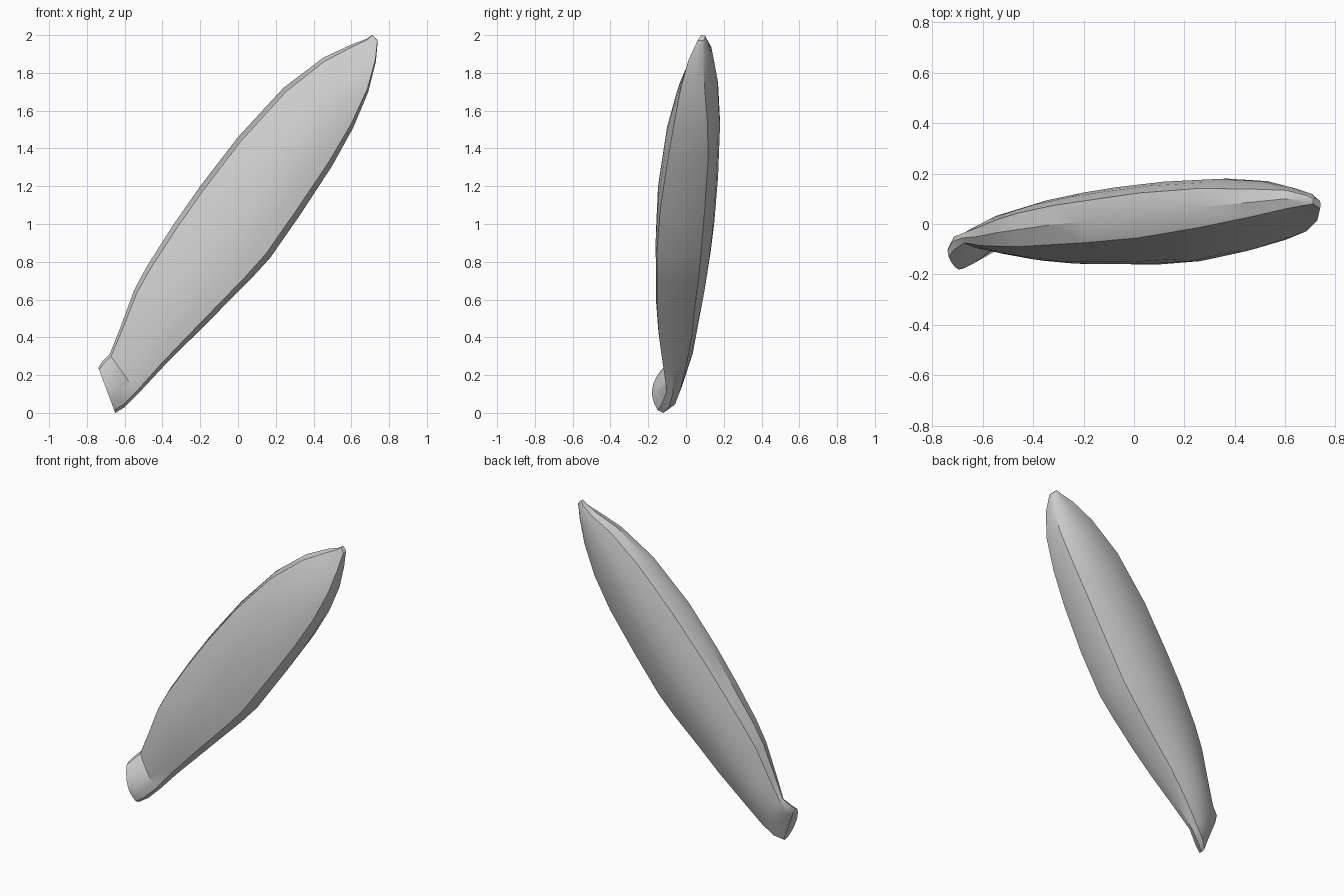
import bpy
import bmesh
import math
from mathutils import Vector

cube = bpy.data.objects.get("Cube")
if cube:
    bpy.data.objects.remove(cube, do_unlink=True)


def make_material(name, colour):
    material = bpy.data.materials.new(name)
    material.use_nodes = True
    material.diffuse_color = colour
    material.node_tree.nodes["Principled BSDF"].inputs["Base Color"].default_value = colour
    return material


# Stations from the hooked foot to the tip, in hundredths of a unit:
# left x, left z, right x, right z, front depth (left, middle, right),
# back depth (left, middle, right)
STATIONS = [
    (-74, 24, -65, 0, -12, -18, -14, -9, -10, -10),
    (-72, 27, -60, 3, -9, -16, -12, -5, -5, -6),
    (-68, 31, -53, 10, -7, -10, -10, -4, -1, -4),
    (-62, 46, -40, 24, -8, -12, -12, -2, 4, -1),
    (-55, 65, -25, 39, -8, -14, -14, 1, 7, 2),
    (-48, 78, -10, 54, -8, -15, -15, 3, 10, 3),
    (-34, 100, 6, 70, -7, -15, -15, 6, 13, 5),
    (-20, 120, 17, 82, -6, -15, -15, 8, 15, 6),
    (0, 146, 33, 105, -4, -14, -13, 11, 17, 8),
    (24, 172, 50, 131, 0, -10, -9, 13, 18, 10),
    (45, 188, 61, 151, 4, -5, -6, 13, 17, 10),
    (60, 195, 69, 170, 7, 0, -3, 13, 14, 9),
    (68, 198, 73, 186, 8, 4, 1, 11, 12, 8),
    (71, 200, 74, 197, 8, 7, 6, 10, 10, 9),
]
ACROSS = (0.05, 0.2, 0.35, 0.5, 0.65, 0.8, 0.94)


def bowed_depth(left, middle, right, across):
    """Depth on a bowed line from the left edge to the right edge."""
    straight = left + (right - left) * across
    bulge = middle - (left + right) / 2
    return straight + bulge * 4 * across * (1 - across)


def section_points(station):
    """Closed cross-section: front face, right rim, back face, left rim."""
    left_x, left_z, right_x, right_z, *depths = [value / 100 for value in station]
    front, back = depths[:3], depths[3:]

    def point(across, depth):
        x = left_x + (right_x - left_x) * across
        z = left_z + (right_z - left_z) * across
        return Vector((x, depth, z))

    points = [point(a, bowed_depth(*front, a)) for a in ACROSS]
    points.append(point(1, (front[2] + back[2]) / 2))
    points += [point(a, bowed_depth(*back, a)) for a in reversed(ACROSS)]
    points.append(point(0, (front[0] + back[0]) / 2))
    return points


# Blade body lofted through the sections, closed at both ends
mesh = bpy.data.meshes.new("curved_blade")
bm = bmesh.new()
rings = [[bm.verts.new(p) for p in section_points(s)] for s in STATIONS]
count = len(rings[0])
for lower, upper in zip(rings, rings[1:]):
    for i in range(count):
        j = (i + 1) % count
        bm.faces.new((lower[i], lower[j], upper[j], upper[i]))
for ring in (rings[0], rings[-1]):
    bm.faces.new(ring)
bmesh.ops.recalc_face_normals(bm, faces=bm.faces)
bm.to_mesh(mesh)
bm.free()

blade = bpy.data.objects.new("curved_blade", mesh)
bpy.context.collection.objects.link(blade)
mesh.materials.append(make_material("light_grey", (0.6, 0.6, 0.6, 1)))

# Smooth faces with crisp rim edges
bpy.ops.object.select_all(action="DESELECT")
blade.select_set(True)
bpy.context.view_layer.objects.active = blade
bpy.ops.object.shade_smooth_by_angle(angle=math.radians(35))
